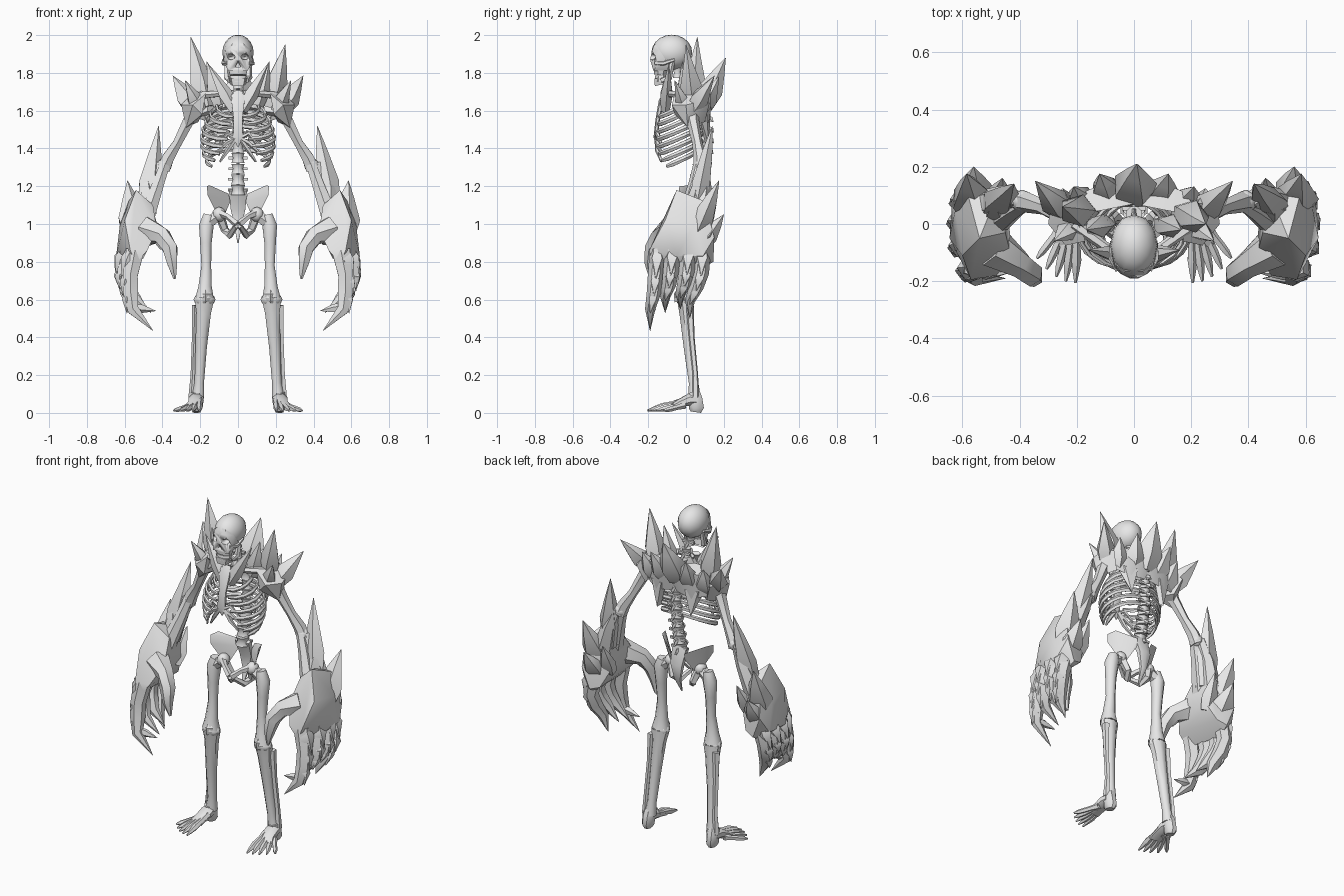
import bpy, bmesh, math
from mathutils import Vector

bone = bpy.data.materials.new("bone_grey")
bone.diffuse_color = (0.8, 0.8, 0.8, 1)


def finish(name, bm, angle=32):
    bmesh.ops.recalc_face_normals(bm, faces=bm.faces)
    me = bpy.data.meshes.new(name)
    bm.to_mesh(me)
    bm.free()
    ob = bpy.data.objects.new(name, me)
    bpy.context.collection.objects.link(ob)
    me.materials.append(bone)
    bpy.ops.object.select_all(action='DESELECT')
    ob.select_set(True)
    bpy.context.view_layer.objects.active = ob
    bpy.ops.object.shade_smooth_by_angle(angle=math.radians(angle))
    return ob


def tube(name, path, radii, s=1, sides=6, ref=(0, 1, 0)):
    """Loft along a path; each radius is a number or (across, along ref)."""
    pts = [Vector((p[0] * s, p[1], p[2])) for p in path]
    bm, rings, ref = bmesh.new(), [], Vector(ref)
    for i, p in enumerate(pts):
        t = (pts[min(i + 1, len(pts) - 1)] - pts[max(i - 1, 0)]).normalized()
        u = (ref - t * ref.dot(t)).normalized()
        v = t.cross(u)
        r = radii[i] if isinstance(radii[i], tuple) else (radii[i], radii[i])
        r = (max(r[0], 0.001), max(r[1], 0.001))
        rings.append([bm.verts.new(p + v * r[0] * math.cos(a) + u * r[1] * math.sin(a))
                      for a in (math.tau * (k + 0.5) / sides for k in range(sides))])
    for a, b in zip(rings, rings[1:]):
        for k in range(sides):
            j = (k + 1) % sides
            bm.faces.new((a[k], a[j], b[j], b[k]))
    bm.faces.new(rings[0])
    bm.faces.new(rings[-1])
    return finish(name, bm, 45)


def hull(name, points, s=1):
    bm = bmesh.new()
    for p in points:
        bm.verts.new((p[0] * s, p[1], p[2]))
    res = bmesh.ops.convex_hull(bm, input=bm.verts)
    bmesh.ops.delete(bm, geom=list({g for g in res["geom_interior"] + res["geom_unused"]
                                    if isinstance(g, bmesh.types.BMVert)}), context='VERTS')
    return finish(name, bm, 35)


def spike(name, base, tip, r, s=1, flat=0.7):
    b, t = Vector(base), Vector(tip)
    ref = (1, 0, 0) if abs((t - b).normalized().y) > 0.8 else (0, 1, 0)
    tube(name, [b, b.lerp(t, 0.35), b.lerp(t, 0.7), t],
         [(r * 0.75, r * 0.6), (r, r * flat), (r * 0.5, r * 0.4), 0], s, 5, ref)


def ball(name, c, r, s=1, seg=8):
    bm = bmesh.new()
    bmesh.ops.create_uvsphere(bm, u_segments=seg, v_segments=seg - 2, radius=1)
    for v in bm.verts:
        v.co = Vector((c[0] * s + v.co.x * r[0], c[1] + v.co.y * r[1], c[2] + v.co.z * r[2]))
    return finish(name, bm, 50)


# Skull: cranium and face, with eye and nose hollows cut out
cranium = ball("cranium", (0, -0.075, 1.908), (0.083, 0.108, 0.094), 1, 12)
face = hull("face", [(x * k, y, z) for k in (-1, 1) for x, y, z in
                     [(0.068, -0.14, 1.92), (0.079, -0.1, 1.86), (0.07, -0.15, 1.845), (0.05, -0.172, 1.81),
                      (0.04, -0.178, 1.925), (0.03, -0.165, 1.955), (0.05, -0.08, 1.815), (0.015, -0.19, 1.87)]])
cuts = [ball("eye_cutter", (0.038, -0.185, 1.885), (0.023, 0.045, 0.016), k) for k in (-1, 1)]
cuts.append(hull("nose_cutter", [(x, y, z) for y in (-0.25, -0.155)
                                 for x, z in ((0.014, 1.832), (-0.014, 1.832), (0, 1.862))]))
for cutter in cuts:
    cutter.hide_render = True
    cutter.hide_viewport = True
    for ob in (cranium, face):
        mod = ob.modifiers.new("hollow", 'BOOLEAN')
        mod.operation, mod.object = 'DIFFERENCE', cutter
tube("upper_teeth", [(0, -0.132, 1.82), (0, -0.136, 1.788)], [(0.055, 0.042), (0.046, 0.036)], 1, 8)
tube("lower_teeth", [(0, -0.132, 1.786), (0, -0.132, 1.755)], [(0.045, 0.034), (0.05, 0.038)], 1, 8)
hull("chin", [(x * k, y, z) for k in (-1, 1) for x, y, z in
              [(0.052, -0.12, 1.775), (0.036, -0.168, 1.77), (0.028, -0.165, 1.73), (0.045, -0.1, 1.745)]])

# Spine: vertebrae with rear processes, then the tapering sacrum
for i in range(12):
    f = i / 11
    z = 1.18 + 0.62 * f
    y = 0.045 + 0.045 * math.sin(f * math.pi) - 0.09 * max(0, f - 0.7) / 0.3
    r = 0.041 - 0.014 * f
    tube("vertebra", [(0, y, z - 0.026), (0, y, z), (0, y, z + 0.026)], [r, r * 0.75, r], 1, 8)
    hull("spinous_process", [(0.01, y, z + .015), (-0.01, y, z + .015), (0.007, y + .06, z - .035),
                             (-0.007, y + .06, z - .035), (0, y + .03, z - .03), (0, y + .055, z - .01)])
    tube("cross_process", [(-r - 0.012, y + 0.02, z), (r + 0.012, y + 0.02, z)], [0.01, 0.01], 1, 4)
tube("sacrum", [(0, 0.05, 1.18), (0, 0.085, 1.08), (0, 0.08, 0.99), (0, 0.04, 0.9)],
     [(0.055, 0.03), (0.045, 0.025), (0.022, 0.015), 0.004])

# Sternum, and the tall spike on the back's centre line
tube("sternum", [(0, -0.1, 1.7), (0, -0.13, 1.65), (0, -0.15, 1.55), (0, -0.16, 1.46), (0, -0.155, 1.41)],
     [(0.028, 0.015), (0.04, 0.015), (0.026, 0.012), (0.03, 0.012), 0.004])
spike("centre_back_spike", (0, 0.09, 1.62), (0.01, 0.21, 1.88), 0.085, 1, 0.8)

RIBS = [(0.1, 1.68, 82), (0.135, 1.64, 80), (0.16, 1.6, 78), (0.175, 1.56, 76),
        (0.182, 1.52, 72), (0.18, 1.48, 62), (0.172, 1.44, 50), (0.155, 1.4, 35)]
SHOULDER_SPIKES = [  # base, tip, radius
    ((0.23, 0.03, 1.6), (0.345, 0.15, 1.785), 0.06), ((0.1, 0.0, 1.63), (0.165, -0.02, 1.86), 0.05),
    ((0.08, 0.08, 1.6), (0.12, 0.175, 1.78), 0.065), ((0.17, 0.06, 1.58), (0.21, 0.13, 1.74), 0.06),
    ((0.02, -0.11, 1.6), (0.16, -0.09, 1.85), 0.04), ((0.2, 0.0, 1.6), (0.28, -0.06, 1.76), 0.045)]
ARM_SPIKES = [
    ((0.49, 0.05, 1.06), (0.42, 0.14, 1.52), 0.07), ((0.47, 0.02, 1.05), (0.49, 0.08, 1.3), 0.05),
    ((0.55, 0.04, 0.92), (0.585, 0.175, 1.23), 0.085), ((0.55, 0.08, 0.88), (0.56, 0.2, 1.05), 0.07),
    ((0.48, 0.06, 0.9), (0.46, 0.16, 1.1), 0.055)]
FINGERS = [  # outward shift, y at knuckle, y at tip, tip x, tip z
    (-0.03, -0.15, -0.19, 0.45, 0.435), (0, -0.07, -0.11, 0.46, 0.53),
    (0.005, 0.015, -0.03, 0.48, 0.55), (-0.005, 0.09, 0.02, 0.52, 0.5)]

for s in (-1, 1):
    # Jaw branch and cheekbone
    tube("jaw_branch", [(0.044, -0.13, 1.76), (0.058, -0.09, 1.775), (0.06, -0.07, 1.86)],
         [0.015, 0.018, 0.012], s, 5)
    tube("cheekbone", [(0.052, -0.16, 1.852), (0.077, -0.12, 1.85), (0.076, -0.06, 1.87)],
         [0.014, 0.012, 0.008], s, 5, (0, 0, 1))

    # Ribs sweep forward and down around the chest
    for w, z, end in RIBS:
        path = []
        for k in range(9):
            a = math.radians(90 - (90 + end) * k / 8)
            path.append((0.012 + w * math.cos(a), -0.035 + 0.12 * math.sin(a) * (0.75 + w * 1.5),
                         z - 0.055 * (1 - math.sin(a)) - 0.01 * math.cos(a)))
        tube("rib", path, [(0.009, 0.014)] * 8 + [(0.006, 0.009)], s, 5, (0, 0, 1))
    for x, z in ((0.095, 1.33), (0.12, 1.37), (0.1, 1.42)):
        tube("rib_cartilage", [(0.01, -0.155, 1.455), (0.055, -0.152, z + 0.06), (x, -0.13, z)],
             [0.012, 0.013, 0.006], s, 5)

    # Shoulder girdle and the armour mass across the upper back
    tube("collarbone", [(0.02, -0.11, 1.67), (0.1, -0.08, 1.69), (0.21, 0.0, 1.68)], [0.018, 0.018, 0.022], s)
    hull("shoulder_blade", [(0.06, 0.1, 1.6), (0.2, 0.06, 1.62), (0.115, 0.12, 1.42), (0.1, 0.1, 1.43),
                            (0.08, 0.13, 1.58), (0.16, 0.11, 1.58)], s)
    hull("back_armour", [(0, 0.07, 1.7), (0, 0.14, 1.69), (0, 0.11, 1.55), (0.1, 0.145, 1.69), (0.19, 0.105, 1.69),
                         (0.25, 0.06, 1.57), (0.12, 0.12, 1.53), (0.1, 0.05, 1.72), (0.21, 0.03, 1.71)], s)
    hull("shoulder_pad", [(0.17, -0.06, 1.69), (0.22, 0.07, 1.72), (0.3, 0.0, 1.63), (0.29, 0.08, 1.65),
                          (0.24, -0.075, 1.63), (0.25, 0.125, 1.64), (0.275, 0.01, 1.51), (0.19, -0.06, 1.58),
                          (0.21, 0.1, 1.54)], s)
    spike("great_shoulder_spike", (0.17, 0.04, 1.62), (0.25, 0.03 - 0.03 * s, 1.97 - 0.02 * s), 0.066, s, 0.9)
    for b, t, r in SHOULDER_SPIKES:
        spike("shoulder_spike", b, t, r, s, 0.85)

    # Arm bones
    tube("upper_arm", [(0.225, 0.03, 1.64), (0.26, 0.035, 1.55), (0.32, 0.06, 1.43), (0.37, 0.075, 1.35),
                       (0.395, 0.08, 1.29)], [0.045, 0.034, 0.027, 0.036, 0.04], s)
    ball("elbow", (0.39, 0.08, 1.31), (0.04, 0.04, 0.038), s)
    tube("forearm_inner", [(0.385, 0.07, 1.32), (0.42, 0.05, 1.22), (0.49, 0.0, 1.02)], [0.03, 0.035, 0.05], s)
    tube("forearm_outer", [(0.41, 0.09, 1.32), (0.46, 0.09, 1.2), (0.53, 0.05, 1.0)], [0.03, 0.045, 0.07], s)

    # Massive armoured hand
    hull("hand", [(0.45, -0.03, 1.1), (0.54, -0.05, 1.18), (0.48, 0.1, 1.12), (0.58, 0.1, 1.12),
                  (0.43, -0.11, 0.97), (0.44, 0.08, 0.95), (0.6, -0.11, 1.02), (0.625, 0.05, 1.0),
                  (0.61, 0.15, 0.93), (0.48, -0.18, 0.86), (0.5, 0.13, 0.82), (0.57, -0.195, 0.86),
                  (0.645, -0.05, 0.83), (0.635, 0.09, 0.83), (0.56, 0.145, 0.8), (0.54, -0.18, 0.79),
                  (0.57, 0.08, 0.76)], s)
    for b, t, r in ARM_SPIKES:
        spike("arm_spike", b, t, r, s)
    for dx, y, ty, tx, tz in FINGERS:
        d = (0.8 - tz) / 0.36
        path = [(0.575 + dx, y, 0.86), (0.6 + dx, y - 0.01, 0.8 - 0.07 * d),
                (0.59 + dx * 0.7, (y + ty) / 2, 0.8 - 0.16 * d), (0.555, ty, 0.8 - 0.25 * d), (tx, ty, tz)]
        tube("finger", path, [(0.055, 0.042), (0.045, 0.042), (0.046, 0.038), (0.035, 0.027), 0], s)
        # Overlapping claw plates down the back of the finger
        for k, r in ((0, 0.045), (1, 0.036), (2, 0.03)):
            x, py, z = path[k]
            nx, ny, nz = path[k + 1]
            spike("finger_plate", (x + 0.012, py, z), (nx + 0.045 - 0.006 * k, ny, nz - 0.02), r, s, 1.0)
    spike("finger_barb", (0.55, -0.18, 0.56), (0.435, -0.17, 0.54), 0.025, s)
    tube("thumb", [(0.49, -0.08, 0.97), (0.4, -0.14, 0.935), (0.36, -0.175, 0.87), (0.348, -0.19, 0.79),
                   (0.335, -0.185, 0.71)], [0.075, 0.05, 0.045, 0.03, 0.008], s)
    spike("thumb_spike", (0.42, -0.13, 0.92), (0.335, -0.19, 0.86), 0.04, s)

    # Pelvis: flared wing and lower ring
    hull("hip_wing", [(0.165, -0.035, 1.2), (0.15, 0.02, 1.205), (0.16, -0.04, 1.15), (0.05, 0.09, 1.16),
                      (0.04, 0.075, 1.12), (0.11, 0.0, 1.05), (0.075, 0.03, 1.04)], s)
    ball("hip_socket", (0.1, 0.0, 1.05), (0.038, 0.04, 0.04), s)
    tube("pubic_bone", [(0.1, -0.01, 1.06), (0.055, -0.05, 1.04), (0.008, -0.07, 1.0)], [0.022, 0.016, 0.02], s, 5)
    tube("seat_bone", [(0.095, 0.01, 1.04), (0.07, 0.03, 0.97), (0.045, 0.0, 0.94), (0.01, -0.065, 0.99)],
         [0.026, 0.022, 0.02, 0.014], s, 5, (1, 0, 0))

    # Leg bones
    tube("thigh_neck", [(0.1, 0, 1.05), (0.165, 0.005, 1.0)], [0.03, 0.035], s)
    tube("thigh", [(0.155, 0.005, 1.05), (0.168, 0.005, 0.99), (0.17, 0, 0.9), (0.168, -0.005, 0.78),
                   (0.174, -0.01, 0.67), (0.177, -0.01, 0.61)], [0.03, 0.042, 0.033, 0.028, 0.038, 0.052], s, 8)
    ball("knee_joint", (0.177, -0.008, 0.6), (0.058, 0.045, 0.038), s)
    hull("kneecap", [(0.172, -0.065, 0.63), (0.14, -0.045, 0.63), (0.2, -0.045, 0.63), (0.172, -0.06, 0.585),
                     (0.172, -0.04, 0.665), (0.15, -0.04, 0.59), (0.195, -0.04, 0.59), (0.172, -0.01, 0.62)], s)
    tube("shin", [(0.178, -0.005, 0.6), (0.182, 0.002, 0.53), (0.195, 0.018, 0.35), (0.205, 0.04, 0.16),
                  (0.212, 0.045, 0.08)], [(0.055, 0.045), (0.042, 0.04), 0.033, 0.027, 0.036], s, 8)
    tube("calf_bone", [(0.222, 0.02, 0.57), (0.228, 0.03, 0.4), (0.236, 0.05, 0.2), (0.243, 0.05, 0.08)],
         [0.022, 0.016, 0.015, 0.02], s, 5)

    # Foot: rounded heel, sloping instep, five splayed toes
    tube("heel", [(0.218, 0.04, 0.11), (0.22, 0.05, 0.07), (0.22, 0.055, 0.025), (0.22, 0.052, 0.004)],
         [(0.033, 0.036), (0.036, 0.04), (0.034, 0.043), (0.022, 0.03)], s, 8)
    tube("instep", [(0.222, 0.055, 0.07), (0.222, 0.02, 0.07), (0.225, -0.035, 0.052), (0.235, -0.08, 0.033)],
         [(0.036, 0.03), (0.042, 0.035), (0.042, 0.022), (0.05, 0.012)], s, 8, (0, 0, 1))
    for k in range(5):
        f = k / 4
        tip = Vector((0.205 + 0.135 * f, -0.205 + 0.085 * f * f, 0.012))
        root = Vector((0.2 + 0.055 * f, -0.01, 0.065 - 0.025 * f))
        joint = root.lerp(tip, 0.6)
        joint.z = 0.034 - 0.012 * f
        tube("toe", [root, root.lerp(joint, 0.5), joint, joint.lerp(tip, 0.5), tip],
             [0.02, 0.014, 0.019 - 0.005 * f, 0.013, 0.005], s, 5, (0, 0, 1))
